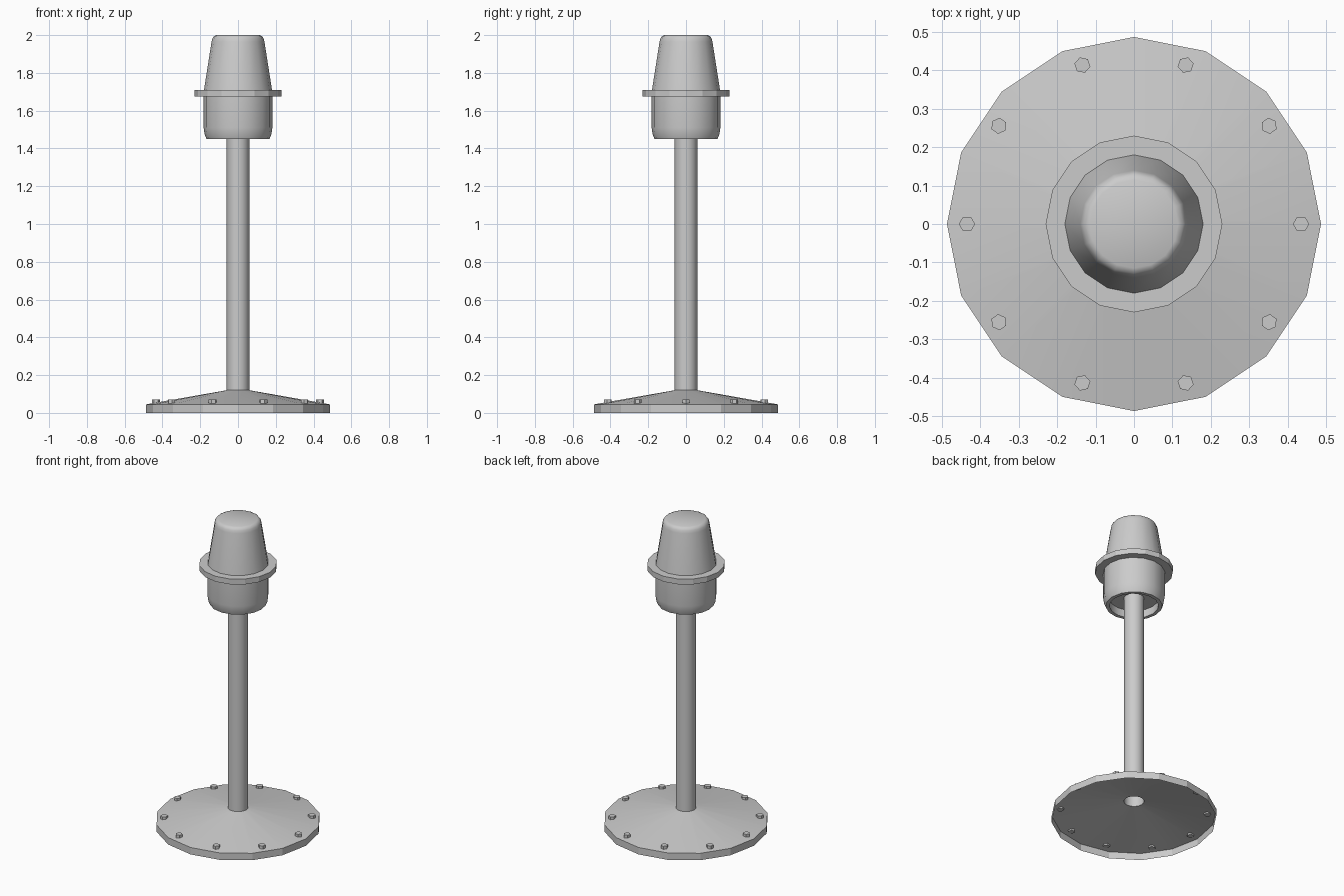
import bpy, bmesh
from math import sin, cos, pi, radians

if "Cube" in bpy.data.objects:
    bpy.data.objects.remove(bpy.data.objects["Cube"])

SIDES = 16


def lathe(name, profile, sides=SIDES, loc=(0, 0, 0), turn=0.0, angle=30):
    """Spin a (radius, z) profile about z; a radius of 0 closes to a point."""
    bm = bmesh.new()
    rings = []
    for r, z in profile:
        if r == 0:
            rings.append([bm.verts.new((0, 0, z))] * sides)
        else:
            rings.append([bm.verts.new((r * cos(2 * pi * i / sides + turn),
                                        r * sin(2 * pi * i / sides + turn), z))
                          for i in range(sides)])
    for a, b in zip(rings, rings[1:]):
        for i in range(sides):
            j = (i + 1) % sides
            corners = list(dict.fromkeys((a[i], a[j], b[j], b[i])))
            bm.faces.new(corners)
    mesh = bpy.data.meshes.new(name)
    bm.to_mesh(mesh)
    bm.free()
    obj = bpy.data.objects.new(name, mesh)
    obj.location = loc
    bpy.context.collection.objects.link(obj)
    # smooth shading with sharp edges kept
    bpy.ops.object.select_all(action='DESELECT')
    obj.select_set(True)
    bpy.context.view_layer.objects.active = obj
    bpy.ops.object.shade_smooth_by_angle(angle=radians(angle))
    return obj


# Hollow base plate: short rim and shallow cone, open underneath
lathe("base_plate", [(0.487, 0), (0.487, 0.045), (0.06, 0.12)], angle=15)

# Open tube pole, running up into the lamp socket
lathe("pole", [(0.06, 0.12), (0.06, 1.50)])

# Lamp socket with a recessed underside
lathe("lamp_socket", [(0.06, 1.50), (0.145, 1.50), (0.145, 1.45), (0.167, 1.45),
                      (0.177, 1.475), (0.182, 1.51), (0.182, 1.68)])

# Flange between socket and lens
lathe("lamp_flange", [(0.17, 1.675), (0.23, 1.675), (0.23, 1.71), (0.17, 1.71)], angle=15)

# Tapered lens with a rounded top edge
lathe("lamp_lens", [(0.18, 1.71), (0.14, 1.965), (0.136, 1.982), (0.128, 1.994),
                    (0.115, 2.0), (0, 2.0)], angle=40)

# Ring of hexagonal bolts around the base
for k in range(10):
    a = 2 * pi * k / 10
    lathe(f"bolt_{k + 1}", [(0, 0.045), (0.021, 0.045), (0.021, 0.07), (0, 0.07)],
          sides=6, loc=(0.435 * cos(a), 0.435 * sin(a), 0), turn=a)
